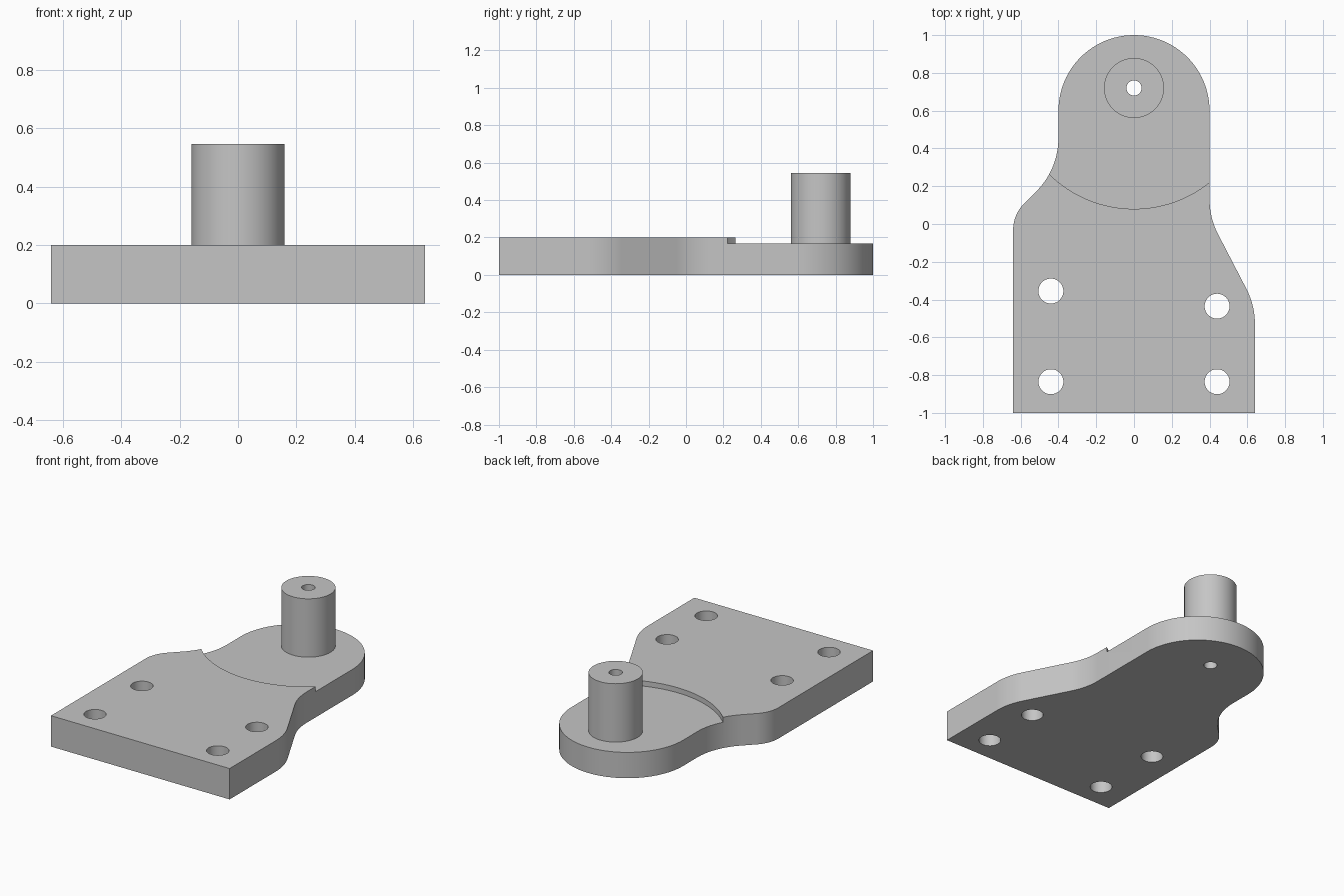
import bpy, bmesh, math
from mathutils import Vector

if "Cube" in bpy.data.objects:
    bpy.data.objects.remove(bpy.data.objects["Cube"], do_unlink=True)

PLATE_H, STEP_Z, POST_TOP = 0.2, 0.167, 0.545
PIVOT = (0, 0.72)

grey = bpy.data.materials.new("plain grey")
grey.use_nodes = True
colour = (0.56, 0.56, 0.56, 1)
grey.diffuse_color = colour
grey.node_tree.nodes["Principled BSDF"].inputs["Base Color"].default_value = colour


def prism(name, outline, z0, z1):
    """Extrude a closed 2D outline between two heights."""
    bm = bmesh.new()
    low = [bm.verts.new((x, y, z0)) for x, y in outline]
    high = [bm.verts.new((x, y, z1)) for x, y in outline]
    bm.faces.new(low[::-1])
    bm.faces.new(high)
    for i in range(len(low)):
        bm.faces.new((low[i - 1], low[i], high[i], high[i - 1]))
    mesh = bpy.data.meshes.new(name)
    bm.to_mesh(mesh)
    bm.free()
    mesh.materials.append(grey)
    obj = bpy.data.objects.new(name, mesh)
    bpy.context.collection.objects.link(obj)
    return obj


def arc(centre, r, a0, a1, n):
    """Points from angle a0 to a1, both ends included."""
    return [(centre[0] + r * math.cos(a0 + (a1 - a0) * i / n),
             centre[1] + r * math.sin(a0 + (a1 - a0) * i / n)) for i in range(n + 1)]


def circle(centre, r, n=64):
    return arc(centre, r, 0, math.tau, n)[:-1]


def fillet(prev, corner, nxt, r):
    """Points of a tangent arc of radius r rounding one corner."""
    p, c, q = Vector(prev), Vector(corner), Vector(nxt)
    u, v = (p - c).normalized(), (q - c).normalized()
    half = math.acos(u.dot(v)) / 2
    centre = c + (u + v).normalized() * (r / math.sin(half))
    start = c + u * (r / math.tan(half)) - centre
    a0 = math.atan2(start.y, start.x)
    turn = math.copysign(math.pi - 2 * half, u.y * v.x - u.x * v.y)
    return arc(centre, r, a0, a0 + turn, 14)


def cut(obj, cutter):
    """Subtract a cutter from a part, then discard the cutter."""
    cutter.hide_render = True
    mod = obj.modifiers.new("cut", 'BOOLEAN')
    mod.operation, mod.solver, mod.object = 'DIFFERENCE', 'EXACT', cutter
    bpy.context.view_layer.objects.active = obj
    bpy.ops.object.modifier_apply(modifier=mod.name)
    bpy.data.objects.remove(cutter, do_unlink=True)


# Plate outline, counter-clockwise: square foot, filleted waist, rounded nose
right = [(0.64, -1), (0.64, -0.43), (0.4, 0.033), (0.4, 0.6)]
left = [(-0.4, 0.6), (-0.4, 0.29), (-0.64, 0.05), (-0.64, -1)]
outline = [right[0]]
outline += fillet(*right[0:3], 0.4) + fillet(*right[1:4], 0.4)
outline += arc((0, 0.6), 0.4, 0, math.pi, 48)
outline += fillet(*left[0:3], 0.4) + fillet(*left[1:4], 0.2)
outline.append(left[-1])
plate = prism("mounting_plate", outline, 0, PLATE_H)

# Shallow round recess around the post
cut(plate, prism("recess_cutter", circle(PIVOT, 0.64, 128), STEP_Z, 0.4))

# Four bolt holes
for spot in [(-0.44, -0.355), (0.44, -0.435), (-0.44, -0.835), (0.44, -0.835)]:
    cut(plate, prism("bolt_cutter", circle(spot, 0.066, 48), -0.1, 0.4))

# Pivot post, with a bore running through post and plate
post = prism("pivot_post", circle(PIVOT, 0.159), STEP_Z, POST_TOP)
for part in (plate, post):
    cut(part, prism("bore_cutter", circle(PIVOT, 0.04, 32), -0.1, 0.8))

# Smooth the curved walls and keep the rims sharp
bpy.ops.object.select_all(action='DESELECT')
for part in (plate, post):
    part.select_set(True)
bpy.context.view_layer.objects.active = plate
bpy.ops.object.shade_smooth_by_angle(angle=math.radians(30))
